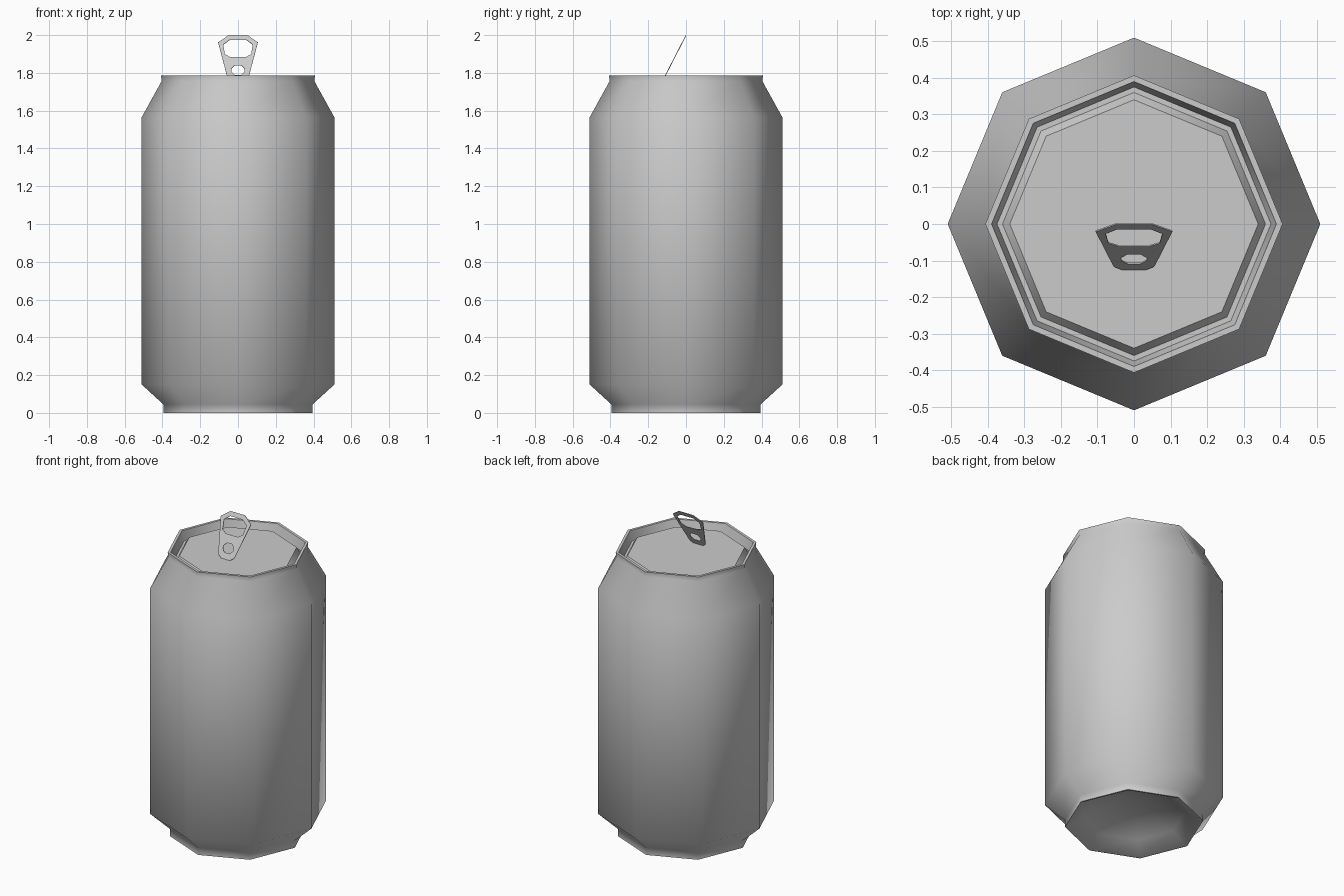
import bpy, bmesh, math

if "Cube" in bpy.data.objects:
    bpy.data.objects.remove(bpy.data.objects["Cube"])

SIDES = 8


def lathe(name, profile, angle):
    """Revolve (radius, z) points into an eight-sided shell; radius 0 closes it."""
    bm = bmesh.new()
    rings = []
    for r, z in profile:
        if r == 0:
            rings.append([bm.verts.new((0, 0, z))] * SIDES)
        else:
            rings.append([bm.verts.new((r * math.cos(math.tau * i / SIDES),
                                        r * math.sin(math.tau * i / SIDES), z))
                          for i in range(SIDES)])
    for a, b in zip(rings, rings[1:]):
        for i in range(SIDES):
            j = (i + 1) % SIDES
            bm.faces.new(list(dict.fromkeys((a[i], a[j], b[j], b[i]))))
    bmesh.ops.recalc_face_normals(bm, faces=bm.faces)
    mesh = bpy.data.meshes.new(name)
    bm.to_mesh(mesh)
    bm.free()
    obj = bpy.data.objects.new(name, mesh)
    bpy.context.collection.objects.link(obj)
    smooth(obj, angle)
    return obj


def smooth(obj, angle):
    bpy.ops.object.select_all(action='DESELECT')
    obj.select_set(True)
    bpy.context.view_layer.objects.active = obj
    bpy.ops.object.shade_smooth_by_angle(angle=math.radians(angle))


# Can shell: domed base, foot, body, shoulder, rim, groove and raised lid
lathe("can_body", [
    (0, 0.12), (0.15, 0.105), (0.29, 0.06), (0.385, 0.0),
    (0.395, 0.0), (0.395, 0.045),
    (0.51, 0.15), (0.51, 1.565),
    (0.405, 1.755), (0.407, 1.785), (0.39, 1.785),
    (0.375, 1.725), (0.36, 1.725), (0.34, 1.757), (0, 1.757),
], 55)

# Pull tab: half outlines as (x, z) seen from the front, mirrored in x
SLOPE = math.atan(1.95)
outline = [(0.05, 2.0), (0.105, 1.962), (0.056, 1.776), (0.032, 1.757)]
finger_hole = [(0.045, 1.975), (0.078, 1.95), (0.07, 1.90), (0.042, 1.884)]
rivet_hole = [(0.018, 1.84), (0.036, 1.822), (0.034, 1.805), (0.018, 1.79)]

curve = bpy.data.curves.new("pull_tab", 'CURVE')
curve.dimensions = '2D'
curve.fill_mode = 'BOTH'
curve.extrude = 0.002
for half in (outline, finger_hole, rivet_hole):
    loop = half + [(-x, z) for x, z in reversed(half)]
    spline = curve.splines.new('POLY')
    spline.points.add(len(loop) - 1)
    for p, (x, z) in zip(spline.points, loop):
        p.co = (x, (z - 2.0) / math.sin(SLOPE), 0, 1)
    spline.use_cyclic_u = True
tab = bpy.data.objects.new("pull_tab", curve)
bpy.context.collection.objects.link(tab)
tab.location = (0, 0, 1.999)
tab.rotation_euler = (SLOPE, 0, 0)
bpy.ops.object.select_all(action='DESELECT')
tab.select_set(True)
bpy.context.view_layer.objects.active = tab
bpy.ops.object.convert(target='MESH')
smooth(bpy.context.object, 30)
